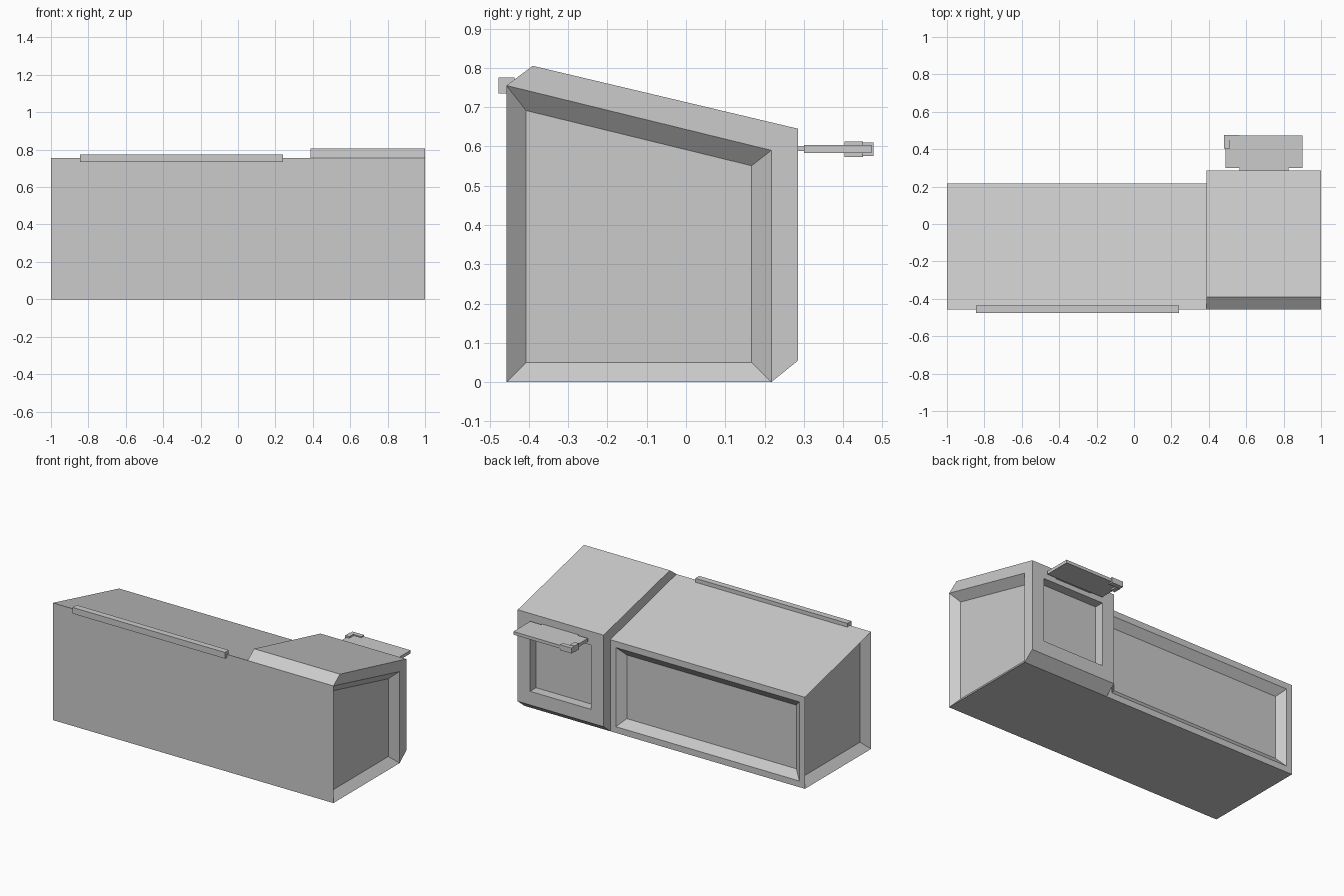
import bpy
import bmesh
from mathutils import Vector

cube = bpy.data.objects.get("Cube")
if cube:
    bpy.data.objects.remove(cube, do_unlink=True)

gray = bpy.data.materials.new("plain gray")
gray.use_nodes = True
gray.diffuse_color = (0.6, 0.6, 0.6, 1)
gray.node_tree.nodes["Principled BSDF"].inputs["Base Color"].default_value = (0.6, 0.6, 0.6, 1)


def finish(bm, name):
    mesh = bpy.data.meshes.new(name)
    bm.to_mesh(mesh)
    bm.free()
    mesh.materials.append(gray)
    obj = bpy.data.objects.new(name, mesh)
    bpy.context.collection.objects.link(obj)
    return obj


def prism(section, x0, x1):
    """Extrude a (y, z) section along x."""
    bm = bmesh.new()
    face = bm.faces.new([bm.verts.new((x0, y, z)) for y, z in section])
    result = bmesh.ops.extrude_face_region(bm, geom=[face])
    moved = [g for g in result["geom"] if isinstance(g, bmesh.types.BMVert)]
    bmesh.ops.translate(bm, verts=moved, vec=(x1 - x0, 0, 0))
    # The extrusion source is kept as the closing cap
    if not face.is_valid or len([f for f in bm.faces if abs(f.normal.x) > 0.9]) < 2:
        bm.faces.new([v for v in bm.verts if v not in moved])
    bmesh.ops.recalc_face_normals(bm, faces=bm.faces)
    bm.normal_update()
    return bm


def facing(bm, direction):
    return [f for f in bm.faces if f.normal.dot(Vector(direction)) > 0.99]


def recess(bm, face, rim, slope, depth):
    if rim:
        bmesh.ops.inset_individual(bm, faces=[face], thickness=rim, use_even_offset=True)
    bmesh.ops.inset_individual(bm, faces=[face], thickness=slope, depth=-depth,
                               use_even_offset=True)


def box(name, x, y, z):
    bm = bmesh.new()
    bmesh.ops.create_cube(bm, size=1)
    for v in bm.verts:
        v.co = [r[0] if c < 0 else r[1] for c, r in zip(v.co, (x, y, z))]
    return finish(bm, name)


FRONT, BACK, STEP = -0.457, 0.217, 0.388

# Main body with sloped roof, recessed ends and a framed rear panel
bm = prism([(FRONT, 0), (BACK, 0), (BACK, 0.59), (FRONT, 0.755)], -1, 1)
bmesh.ops.bisect_plane(bm, geom=bm.verts[:] + bm.edges[:] + bm.faces[:],
                       plane_co=(STEP, 0, 0), plane_no=(1, 0, 0))
bm.normal_update()
ends = facing(bm, (1, 0, 0)) + facing(bm, (-1, 0, 0))
rear = min(facing(bm, (0, 1, 0)), key=lambda f: f.calc_center_median().x)
for end in ends:
    recess(bm, end, 0, 0.05, 0.045)
recess(bm, rear, 0.04, 0.05, 0.04)
finish(bm, "main_body")

# Raised wrap around the roof and rear of the left section, with a window
bm = prism([(FRONT, 0.755), (BACK, 0.59), (BACK, 0), (0.285, 0.055),
            (0.285, 0.645), (-0.39, 0.805)], STEP, 1)
recess(bm, facing(bm, (0, 1, 0))[0], 0.088, 0.0005, 0.06)
finish(bm, "section_wrap")

# Rail along the front roof edge
box("roof_rail", (-0.845, 0.24), (-0.477, -0.437), (0.735, 0.775))

# Rear canopy with its neck and corner bracket
box("canopy_neck", (0.565, 0.825), (0.28, 0.31), (0.588, 0.6))
box("canopy", (0.49, 0.9), (0.3, 0.472), (0.583, 0.603))
box("bracket_leg", (0.482, 0.512), (0.403, 0.45), (0.573, 0.613))
box("bracket_bar", (0.482, 0.565), (0.448, 0.477), (0.575, 0.61))
